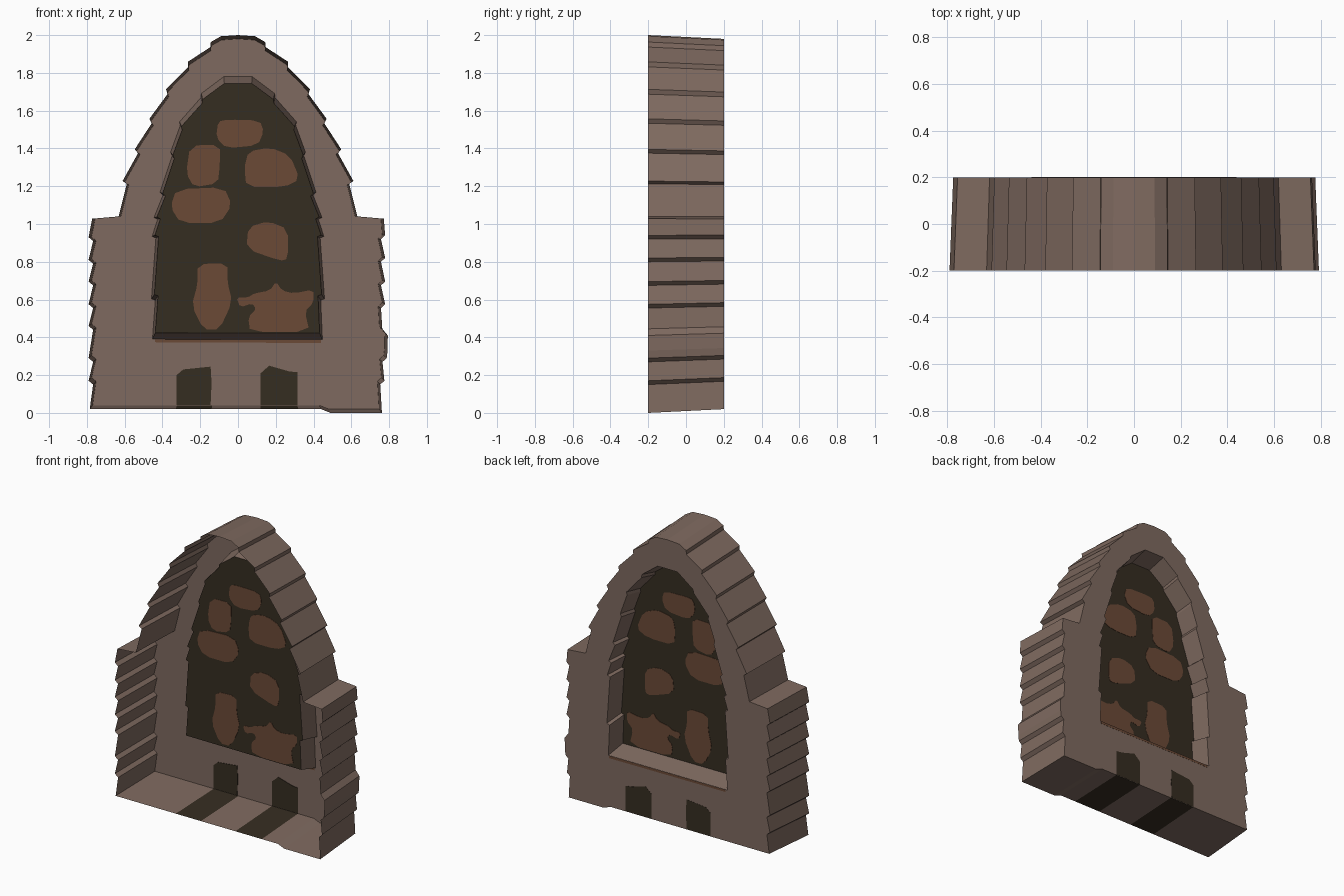
import bpy, bmesh
from mathutils import Vector

if "Cube" in bpy.data.objects:
    bpy.data.objects.remove(bpy.data.objects["Cube"])


def material(name, rgb):
    m = bpy.data.materials.new(name)
    m.diffuse_color = (*rgb, 1)
    m.use_nodes = True
    m.node_tree.nodes["Principled BSDF"].inputs["Base Color"].default_value = m.diffuse_color
    return m


STONE = material("stone", (0.210, 0.143, 0.115))
DARK = material("dark_recess", (0.036, 0.026, 0.015))
BROWN = material("brown_shape", (0.147, 0.068, 0.037))
MATS = [STONE, DARK, BROWN]
BACK, FRONT, PANEL = 0.2, -0.2, 0.065


def finish(bm, name):
    me = bpy.data.meshes.new(name)
    bm.to_mesh(me)
    bm.free()
    for m in MATS:
        me.materials.append(m)
    ob = bpy.data.objects.new(name, me)
    bpy.context.collection.objects.link(ob)
    return ob


def notched(joints, t, gap=0.01):
    """Turn each stone joint into a small undercut step."""
    out = []
    for x, z in joints:
        n = Vector((x, max(0.0, z - 1.0))).normalized()
        tan = Vector((-n.y, n.x))
        p = Vector((x, z))
        out += [tuple(p - n * t - tan * gap), tuple(p + n * t + tan * gap)]
    return out


def mirrored(half):
    return [(-x, z) for x, z in reversed(half)]


def ring(bm, pts, y, sx=1.0, sz=1.0, zc=1.0):
    return [bm.verts.new((x * sx, y, zc + (z - zc) * sz)) for x, z in pts]


def loop_edges(bm, vs):
    return [bm.edges.get((vs[i - 1], vs[i])) or bm.edges.new((vs[i - 1], vs[i]))
            for i in range(len(vs))]


def bridge(bm, a, b):
    n = len(a)
    return [bm.faces.new((a[i], a[(i + 1) % n], b[(i + 1) % n], b[i])) for i in range(n)]


# Outer outline: stepped base, shoulder, pointed arch
right_base = notched([(0.764, 0.16), (0.776, 0.28)], 0.011)
right_base += [(0.792, 0.33), (0.793, 0.41), (0.764, 0.445)]
right_base += notched([(0.768, z) for z in (0.565, 0.685, 0.81, 0.93)], 0.011)
left_base = notched([(0.779, z) for z in (0.16, 0.28, 0.45, 0.565, 0.685, 0.80, 0.92)], 0.012)
arch = [(0.772, 1.028), (0.632, 1.04)]
arch += notched([(0.60, 1.22), (0.538, 1.385), (0.463, 1.545), (0.377, 1.70),
                 (0.265, 1.845), (0.145, 1.95)], 0.013, 0.003)
arch += [(0.09, 1.994)]
bottom = [(-0.785, 0.02), (-0.33, 0.02), (-0.14, 0.02), (0.12, 0.02),
          (0.32, 0.02), (0.44, 0.02), (0.49, 0.0), (0.762, 0.0)]
outer = bottom + right_base + arch + [(0.0, 2.0)] + mirrored(left_base + arch)

# Window outline
w_half = (notched([(0.448, 0.60), (0.445, 0.93), (0.435, 1.03), (0.405, 1.16),
                   (0.353, 1.37), (0.308, 1.53), (0.195, 1.68)], 0.01, 0.004)
          + [(0.075, 1.78)])
window = [(-0.453, 0.39), (0.447, 0.388)] + w_half + mirrored(w_half)

# Shell: side walls open at the front, pierced face at the back
bm = bmesh.new()
vf = ring(bm, outer, FRONT)
vb = ring(bm, outer, BACK, 0.98, 0.98)
walls = bridge(bm, vf, vb)
for i in (1, 3):                       # dark bands crossing the underside
    walls[i].material_index = 1
hole = ring(bm, window, BACK)
bmesh.ops.triangle_fill(bm, use_beauty=True, normal=(0, 1, 0),
                        edges=loop_edges(bm, vb) + loop_edges(bm, hole))

# Window reveal: tapered walls running in from the back face
deep = ring(bm, window, PANEL, 0.967, 0.95, 1.07)
bridge(bm, hole, deep)

# Dark window panel
panel = bm.faces.new(deep)
panel.material_index = 1
bmesh.ops.recalc_face_normals(bm, faces=bm.faces[:])
panel.normal_update()
if panel.normal.y < 0:
    bmesh.ops.reverse_faces(bm, faces=bm.faces[:])
finish(bm, "stone_arch_shell")


def rounded(pts):
    """Cut every corner once, after growing the outline a little."""
    ps = [Vector(p) for p in pts]
    c = sum(ps, Vector((0, 0))) / len(ps)
    ps = [c + (p - c) * 1.05 for p in ps]
    out = []
    for i, p in enumerate(ps):
        out += [tuple(p.lerp(ps[i - 1], 0.22)), tuple(p.lerp(ps[(i + 1) % len(ps)], 0.22))]
    return out


def plate(name, pts, y, mat, t=0.002):
    """Thin painted plate showing on both sides of a sheet."""
    b = bmesh.new()
    a, c = ring(b, pts, y - t), ring(b, pts, y + t)
    b.faces.new(a)
    b.faces.new(c[::-1])
    bridge(b, a, c)
    bmesh.ops.recalc_face_normals(b, faces=b.faces[:])
    for f in b.faces:
        f.material_index = mat
    finish(b, name)


# Brown shapes painted on the panel
rocks = [
    [(-.10, 1.54), (-.05, 1.55), (.11, 1.545), (.13, 1.49), (.10, 1.42), (-.06, 1.405), (-.11, 1.46)],
    [(-.25, 1.41), (-.10, 1.415), (-.10, 1.31), (-.11, 1.22), (-.23, 1.20), (-.27, 1.27)],
    [(.06, 1.38), (.17, 1.40), (.27, 1.36), (.32, 1.24), (.24, 1.20), (.05, 1.20), (.04, 1.30)],
    [(-.32, 1.18), (-.08, 1.19), (-.04, 1.10), (-.10, 1.01), (-.30, 1.01), (-.35, 1.09)],
    [(.06, .98), (.16, 1.01), (.26, .97), (.26, .82), (.22, .81), (.05, .87)],
]
for i, pts in enumerate(rocks):
    plate(f"painted_rock_{i + 1}", rounded(pts), PANEL, 2)
plate("painted_vase", rounded([(-.21, .78), (-.06, .785), (-.06, .69), (-.035, .59), (-.10, .45),
                               (-.18, .45), (-.24, .57), (-.21, .68)]), PANEL, 2)
plate("painted_pot", rounded([(0, .61), (.06, .61), (.09, .63), (.17, .645), (.20, .69), (.23, .645),
                              (.29, .63), (.39, .65), (.39, .585), (.345, .54), (.37, .435),
                              (.07, .435), (.06, .51), (.10, .55), (.08, .58), (.02, .56)]), PANEL, 2)

# Brown strip along the lower edge of the window
plate("sill_strip", [(-.44, .374), (.44, .37), (.44, .386), (-.44, .388)], BACK - .001, 2)

# Dark doorways at the foot of the back face
plate("doorway_left", [(-.325, .042), (-.145, .042), (-.14, .16), (-.145, .245),
                       (-.29, .23), (-.325, .20)], BACK - .001, 1)
plate("doorway_right", [(.12, .042), (.315, .042), (.315, .215), (.27, .22), (.165, .25),
                        (.12, .21)], BACK - .001, 1)
